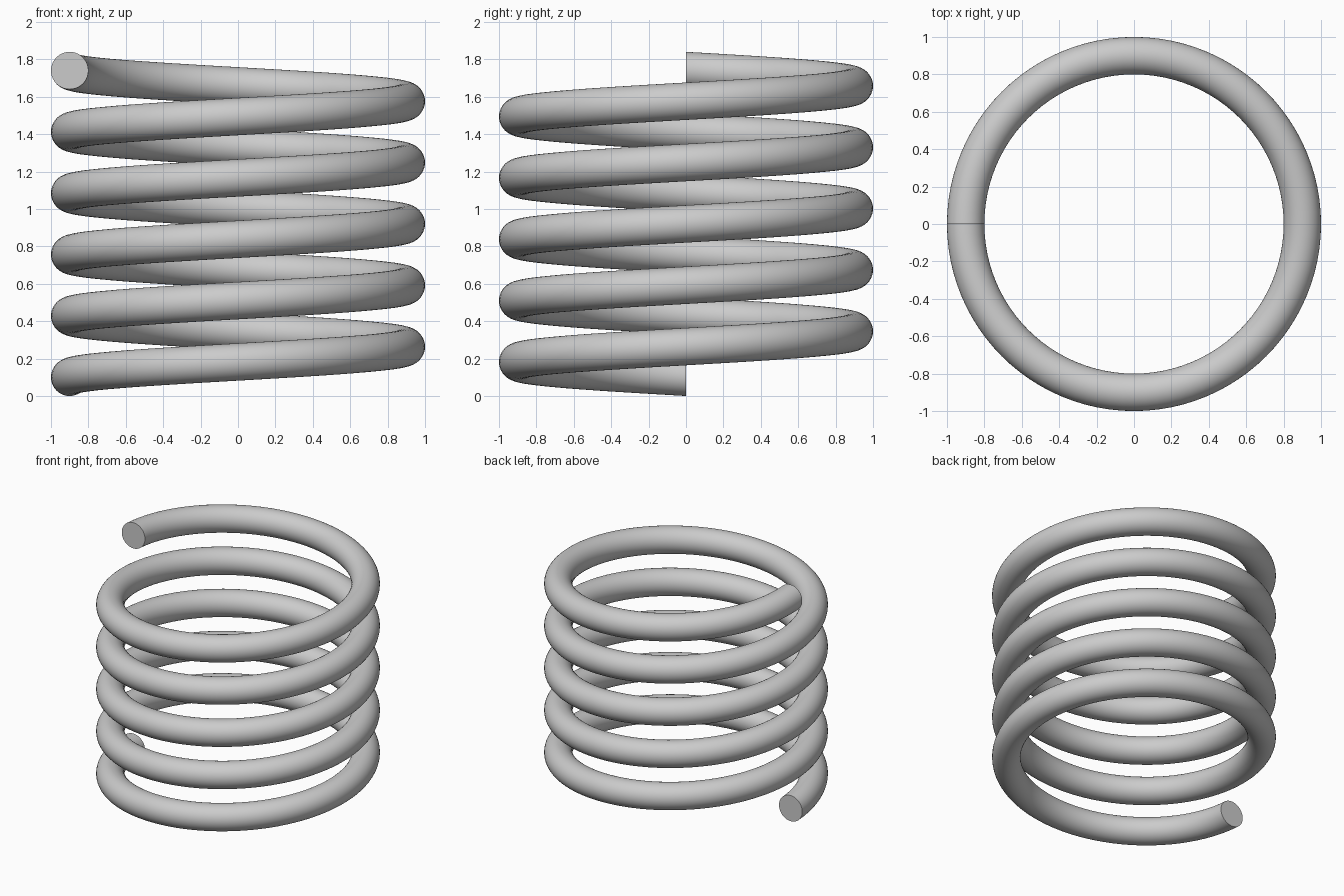
import bpy
import bmesh
from math import cos, sin, pi, radians

cube = bpy.data.objects.get("Cube")
if cube:
    bpy.data.objects.remove(cube, do_unlink=True)

COIL_R, WIRE_R = 0.9, 0.1
TURNS, PITCH = 5, 0.328
STEPS, SIDES = 96, 40      # steps per turn, sides of the wire

# Plain grey metal
metal = bpy.data.materials.new("grey metal")
metal.use_nodes = True
grey = (0.6, 0.6, 0.6, 1.0)
metal.diffuse_color = grey
metal.node_tree.nodes["Principled BSDF"].inputs["Base Color"].default_value = grey


def wire_ring(bm, turn):
    """Upright circular section of the wire after the given number of turns."""
    angle = pi + 2 * pi * turn
    ring = []
    for i in range(SIDES):
        a = 2 * pi * i / SIDES
        r = COIL_R + WIRE_R * cos(a)
        z = WIRE_R + PITCH * turn + WIRE_R * sin(a)
        ring.append(bm.verts.new((r * cos(angle), r * sin(angle), z)))
    return ring


# Coil: sections joined along the helix, with flat cut ends
bm = bmesh.new()
rings = [wire_ring(bm, s / STEPS) for s in range(TURNS * STEPS + 1)]
for low, high in zip(rings, rings[1:]):
    for i in range(SIDES):
        j = (i + 1) % SIDES
        bm.faces.new((low[i], low[j], high[j], high[i]))
bm.faces.new(rings[0])
bm.faces.new(rings[-1])
bmesh.ops.recalc_face_normals(bm, faces=bm.faces[:])

mesh = bpy.data.meshes.new("spring_coil")
bm.to_mesh(mesh)
bm.free()
mesh.materials.append(metal)
coil = bpy.data.objects.new("spring_coil", mesh)
bpy.context.collection.objects.link(coil)

# Smooth wire with sharp rims at the cut ends
bpy.ops.object.select_all(action="DESELECT")
coil.select_set(True)
bpy.context.view_layer.objects.active = coil
bpy.ops.object.shade_smooth_by_angle(angle=radians(40))
